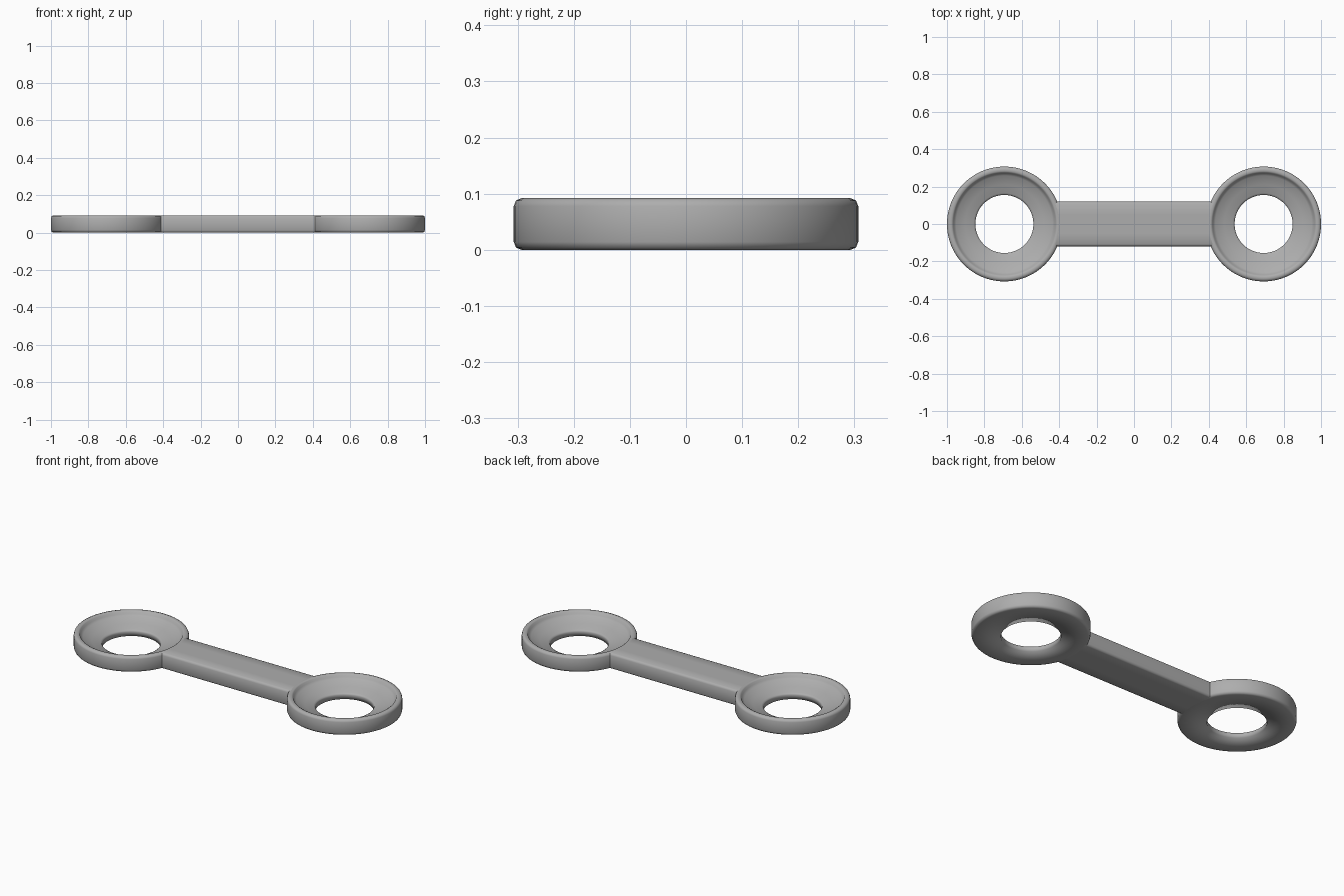
import bpy, bmesh, math

if "Cube" in bpy.data.objects:
    bpy.data.objects.remove(bpy.data.objects["Cube"])

H = 0.092        # overall thickness
CX = 0.693       # ring centre distance
R = 0.307        # ring outer radius
HALF_W = 0.12    # half width of the bar

# Dark grey metal
metal = bpy.data.materials.new("dark_grey")
metal.diffuse_color = (0.42, 0.42, 0.42, 1)
metal.use_nodes = True
metal.node_tree.nodes["Principled BSDF"].inputs["Base Color"].default_value = metal.diffuse_color


def finish(bm, name):
    bmesh.ops.recalc_face_normals(bm, faces=bm.faces)
    me = bpy.data.meshes.new(name)
    bm.to_mesh(me)
    bm.free()
    me.materials.append(metal)
    ob = bpy.data.objects.new(name, me)
    bpy.context.collection.objects.link(ob)
    bpy.ops.object.select_all(action='DESELECT')
    ob.select_set(True)
    bpy.context.view_layer.objects.active = ob
    bpy.ops.object.shade_smooth()
    return ob


def ring(name, x, steps=96):
    # closed lathe profile (radius, height): flat base, rounded wall, rim, dished bowl, hole
    profile = [(0.155, 0), (R - 0.014, 0), (R - 0.004, 0.004), (R, 0.014),
               (R, H - 0.014), (R - 0.004, H - 0.004), (R - 0.014, H),
               (0.282, H), (0.275, H - 0.004), (0.270, 0.076), (0.258, 0.067),
               (0.210, 0.048), (0.165, 0.034), (0.157, 0.030), (0.155, 0.024)]
    bm = bmesh.new()
    loops = []
    for i in range(steps):
        a = 2 * math.pi * i / steps
        loops.append([bm.verts.new((x + r * math.cos(a), r * math.sin(a), z))
                      for r, z in profile])
    n = len(profile)
    for i in range(steps):
        p, q = loops[i], loops[(i + 1) % steps]
        for j in range(n):
            k = (j + 1) % n
            bm.faces.new((p[j], q[j], q[k], p[k]))
    return finish(bm, name)


# End rings
ring("left_ring", -CX)
ring("right_ring", CX)

# Connecting bar: rounded cross-section swept across, with concave ends
# that tuck into the ring rims
r_end, b = 0.29, 0.012
upper = [(-HALF_W, H - b), (-HALF_W + 0.004, H - 0.004), (-HALF_W + b, H),
         (-0.05, H), (0, H), (0.05, H),
         (HALF_W - b, H), (HALF_W - 0.004, H - 0.004), (HALF_W, H - b)]
section = upper + [(y, H - z) for y, z in reversed(upper)]
bm = bmesh.new()
ends = []
for side in (-1, 1):
    ends.append([bm.verts.new((side * (CX - math.sqrt(r_end ** 2 - y * y)), y, z))
                 for y, z in section])
for i in range(len(section)):
    j = (i + 1) % len(section)
    bm.faces.new((ends[0][i], ends[0][j], ends[1][j], ends[1][i]))
finish(bm, "connecting_bar")
